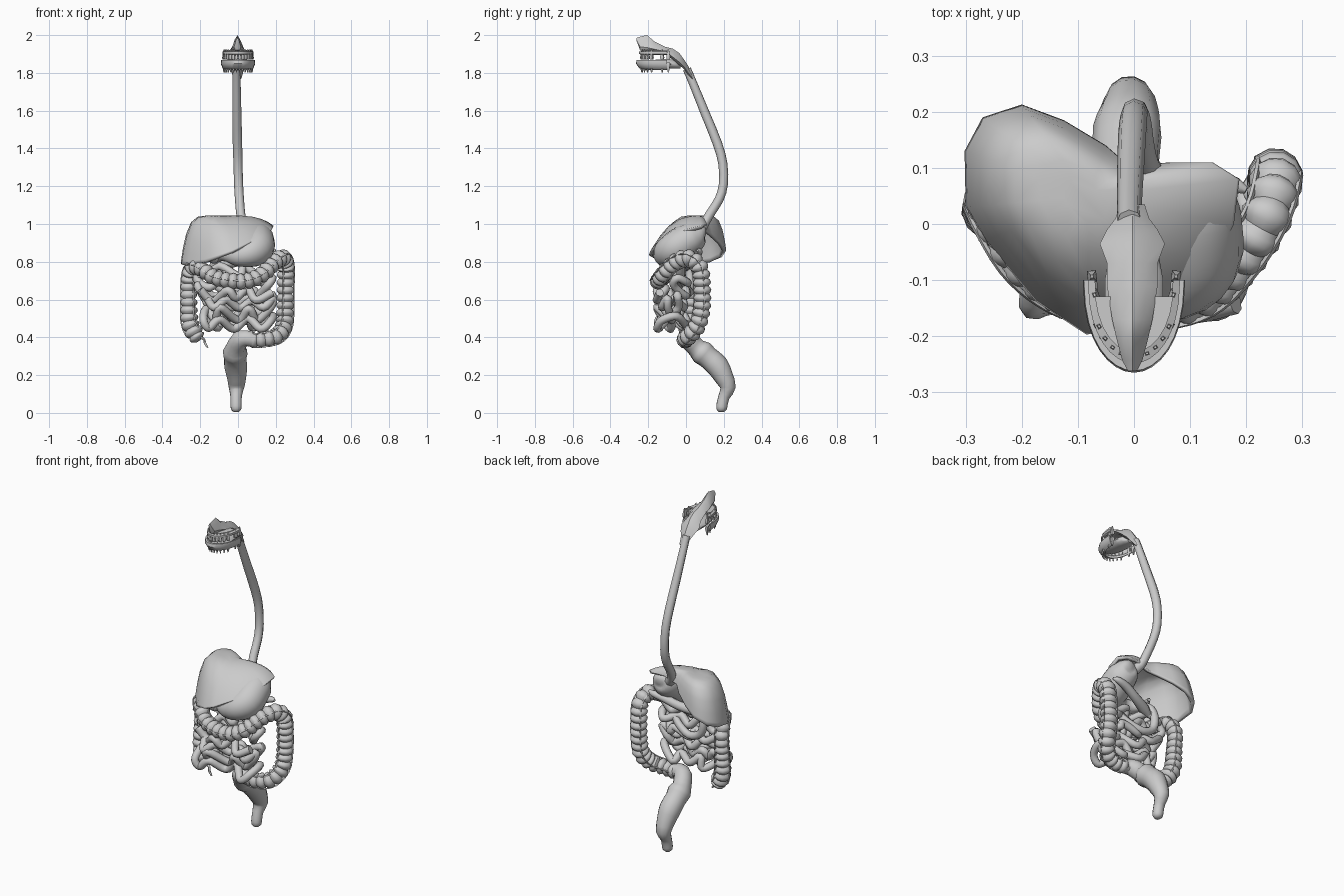
import bpy, bmesh, math, random
from mathutils import Vector, Matrix

if "Cube" in bpy.data.objects:
    bpy.data.objects.remove(bpy.data.objects["Cube"])

random.seed(11)


def loft(name, strips, smooth=40):
    """Each strip is a list of equal-sized closed rings, skinned and capped."""
    bm = bmesh.new()
    for rings in strips:
        vs = [[bm.verts.new(p) for p in r] for r in rings]
        n = len(vs[0])
        for a, b in zip(vs, vs[1:]):
            for i in range(n):
                j = (i + 1) % n
                bm.faces.new((a[i], a[j], b[j], b[i]))
        bm.faces.new(vs[0][::-1])
        bm.faces.new(vs[-1])
    return finish(name, bm, smooth)


def finish(name, bm, smooth=40):
    bmesh.ops.recalc_face_normals(bm, faces=bm.faces)
    me = bpy.data.meshes.new(name)
    bm.to_mesh(me)
    bm.free()
    ob = bpy.data.objects.new(name, me)
    bpy.context.collection.objects.link(ob)
    bpy.ops.object.select_all(action='DESELECT')
    ob.select_set(True)
    bpy.context.view_layer.objects.active = ob
    bpy.ops.object.shade_smooth_by_angle(angle=math.radians(smooth))
    return ob


def spline(pts, sub):
    """Catmull-Rom through (x, y, z, radius) points."""
    P = [Vector(p) for p in pts]
    P = [2 * P[0] - P[1]] + P + [2 * P[-1] - P[-2]]
    out = []
    for i in range(1, len(P) - 2):
        a, b, c, d = P[i - 1:i + 3]
        for k in range(sub):
            t = k / sub
            out.append(0.5 * (2 * b + (c - a) * t + (2 * a - 5 * b + 4 * c - d) * t * t
                              + (3 * b - a - 3 * c + d) * t ** 3))
    return out + [P[-2]]


def even(path, count):
    """Resample a path at equal distances."""
    L = [0]
    for a, b in zip(path, path[1:]):
        L.append(L[-1] + (b - a).length)
    out, i = [], 0
    for k in range(count):
        s = L[-1] * k / (count - 1)
        while i < len(L) - 2 and L[i + 1] < s:
            i += 1
        out.append(path[i].lerp(path[i + 1], (s - L[i]) / (L[i + 1] - L[i])))
    return out


def frames(path):
    c = [p.to_3d() for p in path]
    n, prev, out = None, None, []
    for i in range(len(c)):
        t = (c[min(i + 1, len(c) - 1)] - c[max(i - 1, 0)]).normalized()
        n = t.orthogonal().normalized() if n is None else prev.rotation_difference(t) @ n
        prev = t
        out.append((c[i], n, t.cross(n)))
    return out


def rings(path, sides):
    return [[c + p[3] * (n * math.cos(a) + b * math.sin(a))
             for a in [math.tau * i / sides for i in range(sides)]]
            for p, (c, n, b) in zip(path, frames(path))]


def tube(name, pts, sides=10, sub=3):
    return loft(name, [rings(spline(pts, sub), sides)], 60)


# Esophagus
tube("esophagus", [(-.008, .005, 1.82, .022), (-.008, .035, 1.75, .022), (-.006, .1, 1.59, .024),
                   (-.003, .165, 1.43, .025), (0, .195, 1.32, .024), (.003, .198, 1.21, .024),
                   (.008, .175, 1.13, .024), (.015, .125, 1.05, .024), (.03, .09, .99, .026),
                   (.07, .06, .95, .035)], 8, 2)

# Stomach
tube("stomach", [(.11, .105, .95, .015), (.11, .09, .95, .05), (.105, .05, .935, .078), (.105, 0, .91, .088),
                 (.1, -.06, .87, .09), (.06, -.1, .845, .076), (0, -.105, .83, .055),
                 (-.055, -.075, .835, .036), (-.085, -.03, .83, .027)], 16, 3)

# Duodenum, pancreas and gallbladder
tube("duodenum", [(-.085, -.03, .83, .026), (-.12, 0, .81, .024), (-.13, .02, .74, .024), (-.11, .02, .67, .023),
                  (-.04, .02, .64, .022), (.04, .0, .67, .021), (.09, -.02, .71, .02)])
tube("pancreas", [(-.1, .0, .77, .02), (-.06, .01, .79, .03), (.02, .04, .81, .026),
                  (.1, .06, .84, .024), (.17, .07, .855, .018), (.2, .06, .86, .006)], 8)
tube("gallbladder", [(-.13, -.12, .8, .006), (-.13, -.11, .81, .025), (-.12, -.06, .84, .028),
                     (-.1, 0, .86, .012), (-.09, .02, .85, .008)], 8)

# Liver: domed shell on a wavy rim, with x, y, z and side steepness
rim = [(-.3, .03, .785, 6), (-.302, .13, .8, 7), (-.27, .19, .825, 7), (-.2, .213, .86, 7),
       (-.125, .185, .9, 6), (-.05, .14, .94, 5), (-.01, .105, .97, 4), (.07, .11, 1.0, 4),
       (.14, .11, 1.0, 4), (.188, .08, .99, 4), (.178, 0, .97, 3), (.14, -.08, .935, 2.6),
       (.06, -.155, .9, 2.2), (-.03, -.19, .855, 2.2), (-.085, -.197, .835, 2.4),
       (-.175, -.138, .8, 4), (-.265, -.03, .78, 6)]
mid = Vector((-.08, .05))
bm = bmesh.new()
prev = None
for s in (1, .985, .95, .88, .76, .6, .4, .2):
    cur = []
    for x, y, z, e in rim:
        q = mid.lerp(Vector((x, y)), s)
        cur.append(bm.verts.new((q.x, q.y, z + (1.045 - z) * (1 - s ** e))))
    if prev:
        for i in range(len(rim)):
            j = (i + 1) % len(rim)
            bm.faces.new((prev[i], prev[j], cur[j], cur[i]))
    prev = cur
bm.faces.new(prev)
liver = finish("liver", bm, 50)
if liver.data.polygons[-1].normal.z < 0:
    liver.data.flip_normals()
m = liver.modifiers.new("thickness", 'SOLIDIFY')
m.thickness, m.offset = .02, -1

# Large intestine with pouches
colon = even(spline([(-.205, .0, .385, .025), (-.222, .005, .41, .046), (-.255, .02, .48, .046),
                     (-.26, .03, .6, .042), (-.26, .035, .7, .041), (-.245, .0, .765, .04), (-.2, -.07, .765, .04),
                     (-.13, -.12, .72, .041), (-.04, -.145, .7, .041), (.05, -.145, .7, .041),
                     (.13, -.12, .735, .042), (.19, -.06, .795, .043), (.235, .01, .82, .044),
                     (.252, .07, .775, .045), (.252, .085, .68, .045), (.25, .085, .56, .045),
                     (.245, .065, .47, .045), (.21, .02, .41, .044), (.14, -.005, .39, .042),
                     (.06, .0, .385, .04)], 8), 42 * 4 + 1)
pouchy = [Vector((*p.to_3d(), p[3] * (.78, 1.0, 1.08, 1.0)[i % 4])) for i, p in enumerate(colon)]
loft("large_intestine", [rings(pouchy, 12)], 50)

# Muscle bands running along the large intestine
bands = []
for k in range(3):
    a = math.tau * k / 3 + .5
    line = [Vector((*(c + p[3] * (n * math.cos(a) + b * math.sin(a))), .005))
            for p, (c, n, b) in list(zip(colon, frames(colon)))[6:-2:2]]
    bands.append(rings(line, 4))
loft("intestine_bands", bands, 60)

# Appendix
tube("appendix", [(-.2, -.01, .4, .008), (-.18, -.015, .39, .007), (-.175, -.02, .37, .007),
                  (-.16, -.02, .345, .005)], 6)

# Sigmoid end and rectum
tube("rectum", [(.085, -.005, .385, .04), (.045, -.005, .395, .043), (.01, .015, .385, .05),
                (-.012, .055, .345, .052), (-.015, .085, .32, .066), (-.015, .115, .295, .06),
                (-.012, .165, .25, .062), (-.008, .2, .19, .052), (-.008, .222, .135, .042),
                (-.01, .203, .09, .031), (-.01, .192, .05, .03), (-.01, .188, .02, .028),
                (-.01, .188, .005, .014)], 12, 2)

# Small intestine: two layers of winding rows
coil = []
for y0, heights in ((-.03, (.75, .7, .645, .59, .535, .48)), (-.115, (.475, .525, .575, .625))):
    for r, z in enumerate(heights):
        half = .19 - .1 * max(0, .5 - z)
        xs = [-half + 2 * (half - .01) * i / 6 for i in range(7)]
        for i, x in enumerate(xs if r % 2 else xs[::-1]):
            coil.append((x + random.uniform(-.03, .03), y0 + random.uniform(-.04, .04),
                         z + .022 * (-1) ** i + random.uniform(-.015, .015), .022))
loft("small_intestine", [rings(spline(coil, 5), 8)], 60)

# Nasal cavity and throat: y, ridge z, base z, half width
head = []
for y, t, b, w in [(-.262, 1.985, 1.97, .008), (-.243, 1.992, 1.92, .018), (-.205, 2.0, 1.912, .028),
                   (-.17, 1.968, 1.912, .036), (-.11, 1.938, 1.905, .045), (-.07, 1.928, 1.87, .045),
                   (-.035, 1.905, 1.84, .058), (-.01, 1.87, 1.82, .045), (.01, 1.84, 1.79, .03),
                   (.035, 1.79, 1.765, .022)]:
    h = t - b
    head.append([(x * w - .003, y, b + f * h) for x, f in
                 [(0, 1), (.55, .7), (1, .25), (.6, 0), (-.6, 0), (-1, .25), (-.55, .7)]])
loft("nasal_cavity_and_throat", [head], 35)


def arch(t, k=1.0):
    """Point on the dental arch, t from -1 to 1."""
    a = t * math.pi / 2
    x = .083 * k * math.sin(a) * (1 + .1 * abs(t))
    return Vector((x, -.1 - .165 * k * max(0, math.cos(a)) ** .8, 0))


def arch_band(name, profile):
    """Sweep a (scale, z) profile along the arch."""
    loft(name, [[[arch(-1 + i / 8, k) + Vector((0, 0, z)) for k, z in profile] for i in range(17)]], 40)


# Lower lip band, upper gum, palate and tongue
arch_band("lower_jaw_band", [(.72, 1.815), (.9, 1.825), (1, 1.85), (.98, 1.868), (.9, 1.868), (.88, 1.845), (.72, 1.828)])
arch_band("upper_gum", [(.8, 1.895), (.9, 1.9), (.9, 1.912), (.76, 1.918)])
loft("palate", [[[arch(-.9 + 1.8 * i / 12, .78) + Vector((0, 0, z)) for i in range(13)] for z in (1.912, 1.92)]])
loft("tongue", [[[(w * math.cos(a), y, z + h * math.sin(a)) for a in [math.tau * i / 10 for i in range(10)]]
                 for y, z, w, h in [(-.235, 1.85, .012, .006), (-.2, 1.85, .04, .016), (-.15, 1.85, .052, .022),
                                    (-.1, 1.85, .052, .026), (-.06, 1.845, .045, .024), (-.03, 1.835, .02, .012)]]], 60)

# Teeth: crown with a tapering root, upper row and lower row
for name, base, sign in (("upper_teeth", 1.872, 1), ("lower_teeth", 1.855, -1)):
    teeth = []
    for i in range(14):
        t = -.93 + 1.86 * i / 13
        c = arch(t, .83)
        c.y += .03 * (abs(t) > .75)
        size = .0065 + .003 * abs(t)
        rot = Matrix.Rotation(t * math.pi / 2, 3, 'Z')
        teeth.append([[c + rot @ Vector((sx * size * f, sy * size * f * .8, 0)) + Vector((0, 0, base + sign * d))
                       for sx, sy in ((-1, -1), (1, -1), (1, 1), (-1, 1))]
                      for d, f in ((0, .85), (.008, 1.1), (.02, .9), (.052, .3))])
    loft(name, teeth, 30)
